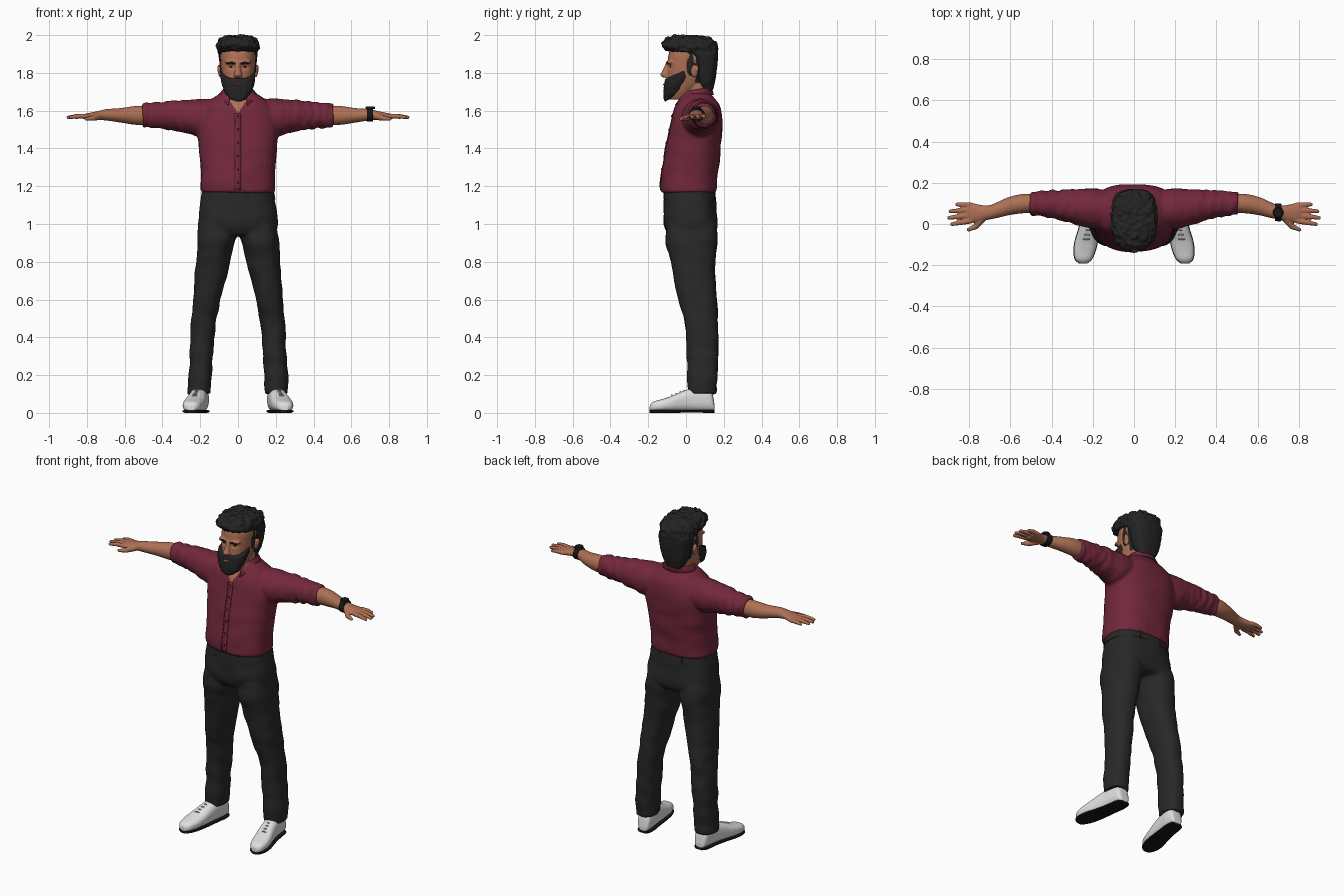
import bpy, bmesh, math
from mathutils import Vector, Matrix, noise

if "Cube" in bpy.data.objects:
    bpy.data.objects.remove(bpy.data.objects["Cube"])


def material(name, r, g, b):
    m = bpy.data.materials.new(name)
    m.use_nodes = True
    m.diffuse_color = (r, g, b, 1)
    bsdf = m.node_tree.nodes["Principled BSDF"]
    bsdf.inputs["Base Color"].default_value = (r, g, b, 1)
    bsdf.inputs["Roughness"].default_value = 0.8
    return m


SKIN = material("skin", 0.42, 0.16, 0.09)
LIP = material("lips", 0.28, 0.10, 0.07)
SHIRT = material("maroon_cloth", 0.17, 0.021, 0.044)
SEAM = material("dark_maroon", 0.07, 0.01, 0.02)
CLOTH = material("charcoal_cloth", 0.021, 0.021, 0.022)
HAIR = material("dark_hair", 0.017, 0.017, 0.018)
WHITE = material("white_leather", 0.74, 0.74, 0.74)
LACE = material("grey_lace", 0.5, 0.5, 0.5)
BLACK = material("black_rubber", 0.008, 0.008, 0.009)


def loft(bm, axis, rows, e=2.0, s=1, n=32, steps=5):
    """Closed skin through rings (t, c1, c2, r1, r2) set along an axis."""
    order = [(0, 1, 2), (1, 0, 2), (2, 0, 1)][axis]
    pts = [rows[0]] + list(rows) + [rows[-1]]
    fine = []
    for i in range(1, len(pts) - 2):
        for k in range(steps):
            t = k / steps
            fine.append([b + 0.5 * t * (c - a + t * (2 * a - 5 * b + 4 * c - d + t * (3 * (b - c) + d - a)))
                         for a, b, c, d in zip(*pts[i - 1:i + 3])])
    fine.append(rows[-1])
    rings = []
    for t, c1, c2, r1, r2 in fine:
        ring = []
        for j in range(n):
            a = math.tau * j / n
            ca, sa = math.cos(a), math.sin(a)
            p = Vector()
            p[order[0]] = t
            p[order[1]] = c1 + r1 * math.copysign(abs(ca) ** (2 / e), ca)
            p[order[2]] = c2 + r2 * math.copysign(abs(sa) ** (2 / e), sa)
            p.x *= s
            ring.append(bm.verts.new(p))
        rings.append(ring)
    for a, b in zip(rings, rings[1:]):
        for j in range(n):
            bm.faces.new((a[j - 1], a[j], b[j], b[j - 1]))
    bm.faces.new(rings[0])
    bm.faces.new(rings[-1])


def ball(bm, centre, radii):
    m = Matrix.Translation(centre) @ Matrix.Diagonal((*radii, 1))
    bmesh.ops.create_uvsphere(bm, u_segments=20, v_segments=12, radius=1, matrix=m)


def tube(bm, p, q, r1, r2):
    p, q = Vector(p), Vector(q)
    m = Matrix.Translation((p + q) / 2) @ (q - p).to_track_quat('Z', 'Y').to_matrix().to_4x4()
    bmesh.ops.create_cone(bm, cap_ends=True, segments=16, radius1=r1, radius2=r2, depth=(q - p).length, matrix=m)
    ball(bm, p, (r1,) * 3)
    ball(bm, q, (r2,) * 3)


def box(bm, centre, size):
    bmesh.ops.create_cube(bm, size=1, matrix=Matrix.Translation(centre) @ Matrix.Diagonal((*size, 1)))


def finish(name, bm, mats, voxel=0, relax=4, bump=None, rule=None):
    """Make an object; with a voxel size, fuse its overlapping pieces."""
    bmesh.ops.recalc_face_normals(bm, faces=bm.faces)
    me = bpy.data.meshes.new(name)
    bm.to_mesh(me)
    bm.free()
    ob = bpy.data.objects.new(name, me)
    bpy.context.collection.objects.link(ob)
    if voxel:
        mod = ob.modifiers.new("fuse", 'REMESH')
        mod.mode, mod.voxel_size = 'VOXEL', voxel
        mod = ob.modifiers.new("relax", 'SMOOTH')
        mod.iterations = relax
        deps = bpy.context.evaluated_depsgraph_get()
        ob.data = bpy.data.meshes.new_from_object(ob.evaluated_get(deps))
        ob.modifiers.clear()
    me = ob.data
    me.materials.clear()
    for m in mats:
        me.materials.append(m)
    if bump:
        moves = [v.normal * bump(v.co) for v in me.vertices]
        for v, d in zip(me.vertices, moves):
            v.co += d
    for f in me.polygons:
        f.material_index = rule(f.center) if rule else 0
    bpy.ops.object.select_all(action='DESELECT')
    ob.select_set(True)
    bpy.context.view_layer.objects.active = ob
    bpy.ops.object.shade_smooth_by_angle(angle=math.radians(50))
    return ob


def front(ob, x, z):
    bpy.context.view_layer.update()
    return ob.ray_cast(Vector((x, -1, z)), Vector((0, 1, 0)))[1]


def folds(amount, sx, sy, sz):
    return lambda p: amount * noise.noise(Vector((p.x * sx, p.y * sy, p.z * sz)))


# Shirt: torso and rolled sleeves fused, skin showing in the open neck
bm = bmesh.new()
loft(bm, 2, [(1.165, 0, .015, .186, .14), (1.18, 0, .014, .2, .15), (1.25, 0, .018, .196, .15),
             (1.4, 0, .038, .207, .146), (1.48, 0, .05, .217, .142), (1.55, 0, .057, .217, .135),
             (1.62, 0, .06, .185, .12), (1.665, 0, .058, .135, .095), (1.7, 0, .058, .08, .07)], e=2.4)
for s in (1, -1):
    loft(bm, 0, [(.08, .07, 1.575, .085, .085), (.2, .075, 1.563, .098, .1), (.26, .08, 1.567, .09, .09),
                 (.32, .088, 1.573, .08, .082), (.42, .098, 1.575, .064, .068), (.5, .1, 1.575, .055, .06)], s=s)
    loft(bm, 0, [(.44, .099, 1.575, .064, .069), (.505, .1, 1.575, .056, .062)], s=s)


def shirt_fold(p):
    arm = min(max((abs(p.x) - .2) * 6, 0), 1)
    return folds(.005, 7, 7, 14)(p) * (1 - arm) + folds(.009, 34, 12, 12)(p) * arm


shirt = finish("shirt", bm, [SHIRT, SKIN], .0075, 6, shirt_fold,
               lambda p: int(p.y < .04 and p.z > 1.585 and abs(p.x) < (p.z - 1.585) * .62))

# Collar: band around the neck, turned down into two points
bm = bmesh.new()
last = None
for i in range(-20, 21):
    f = abs(i) / 20 * .86
    a = i / 20 * .86 * math.pi
    x, y = math.sin(a), math.cos(a)
    row = [bm.verts.new((.07 * x, .06 + .066 * y, 1.69 - .05 * f * f)),
           bm.verts.new((.08 * x, .06 + .075 * y, 1.722 - .035 * f * f)),
           bm.verts.new(((.108 + .03 * f ** 6) * x, .056 - .05 * f ** 3 + .092 * y, 1.685 - .1 * f ** 4))]
    if last:
        for k in (0, 1):
            bm.faces.new((last[k], last[k + 1], row[k + 1], row[k]))
    last = row
collar = finish("collar", bm, [SHIRT])
collar.modifiers.new("thickness", 'SOLIDIFY').thickness = .007

# Button placket with a dark edge, and buttons
for name, x0, x1, lift, mat in (("placket", -.016, .016, .003, SHIRT), ("placket_seam", -.019, -.015, .0035, SEAM)):
    bm = bmesh.new()
    last = None
    for i in range(29):
        z = 1.18 + i * .0145
        row = [bm.verts.new(front(shirt, x, z) - Vector((0, lift, 0))) for x in (x0, x1)]
        if last:
            bm.faces.new((last[0], last[1], row[1], row[0]))
        last = row
    strip = finish(name, bm, [mat])
    strip.modifiers.new("thickness", 'SOLIDIFY').thickness = .003
bm = bmesh.new()
for i in range(6):
    ball(bm, front(shirt, 0, 1.22 + i * .07) - Vector((0, .003, 0)), (.006, .003, .006))
finish("buttons", bm, [SEAM])

# Trousers: hips and two legs fused
bm = bmesh.new()
loft(bm, 2, [(1.18, 0, .018, .182, .132), (1.12, 0, .02, .197, .136), (1.05, 0, .022, .21, .142),
             (.98, 0, .027, .212, .142), (.94, 0, .028, .195, .12)], e=2.5)
for s in (1, -1):
    loft(bm, 2, [(1.0, .11, .026, .095, .13), (.93, .114, .028, .102, .138), (.85, .126, .033, .093, .127),
                 (.75, .14, .042, .086, .112), (.6, .165, .06, .072, .102), (.5, .178, .078, .066, .09),
                 (.4, .188, .086, .064, .085), (.25, .198, .087, .062, .081), (.1, .205, .085, .061, .076)],
         e=2.3, s=s)
trousers = finish("trousers", bm, [CLOTH], .0085, 5, folds(.007, 9, 9, 13))

# Waistband and belt loops
bm = bmesh.new()
loft(bm, 2, [(1.13, 0, .019, .198, .139), (1.172, 0, .018, .191, .137)], e=2.5, n=48)
for i in range(8):
    a = math.tau * (i + .5) / 8
    box(bm, (.19 * math.cos(a), .019 + .138 * math.sin(a), 1.15), (.016, .016, .045))
finish("waistband", bm, [CLOTH])

# Shoes, soles and laces
SHOE = [(.152, .195, .03, .026), (.135, .197, .105, .04), (.09, .2, .13, .046), (.03, .209, .122, .047),
        (-.03, .22, .102, .051), (-.08, .231, .08, .055), (-.13, .24, .064, .053), (-.172, .246, .052, .04),
        (-.192, .247, .034, .018)]
for side, s in (("left", 1), ("right", -1)):
    bm = bmesh.new()
    loft(bm, 1, [(y, x, h / 2 + .008, w, h / 2) for y, x, h, w in SHOE], e=2.6, s=s)
    finish(side + "_shoe", bm, [WHITE], .005, 3)
    bm = bmesh.new()
    loft(bm, 1, [(y, x, .009, w + .002, .006) for y, x, h, w in SHOE], e=5, s=s)
    loft(bm, 1, [(y, x, .007, w, .007) for y, x, h, w in SHOE[:3]], e=5, s=s)
    loft(bm, 1, [(y, x, .006, w - .003, .006) for y, x, h, w in SHOE[4:]], e=5, s=s)
    finish(side + "_sole", bm, [BLACK])
    bm = bmesh.new()
    for i in range(4):
        y = -.005 - i * .022
        x, z = .217 - y * .2, .122 + y * .38
        tube(bm, (s * (x - .024), y, z - .012), (s * x, y - .004, z - .001), .004, .004)
        tube(bm, (s * x, y - .004, z - .001), (s * (x + .024), y, z - .012), .004, .004)
    finish(side + "_laces", bm, [LACE])

# Forearms and hands
for side, s in (("left", 1), ("right", -1)):
    bm = bmesh.new()
    loft(bm, 0, [(.44, .1, 1.575, .046, .052), (.54, .099, 1.575, .047, .05), (.61, .086, 1.575, .044, .04),
                 (.66, .069, 1.577, .039, .034), (.7, .057, 1.578, .035, .03), (.74, .053, 1.575, .039, .023),
                 (.785, .054, 1.57, .048, .019), (.815, .055, 1.568, .046, .014)], s=s)
    for y0, y1, tip in ((.015, -.001, .885), (.042, .03, .9), (.068, .062, .892), (.092, .095, .86)):
        mid = (.8 + tip) / 2
        tube(bm, (s * .795, y0, 1.57), (s * mid, (y0 + y1) / 2, 1.571), .0135, .0125)
        tube(bm, (s * mid, (y0 + y1) / 2, 1.571), (s * tip, y1, 1.565), .0125, .009)
    tube(bm, (s * .735, .03, 1.57), (s * .768, -.012, 1.56), .02, .014)
    tube(bm, (s * .768, -.012, 1.56), (s * .805, -.028, 1.556), .014, .009)
    finish(side + "_arm", bm, [SKIN], .0045, 3)

# Watch on the left wrist
bm = bmesh.new()
loft(bm, 0, [(.684, .058, 1.579, .041, .035), (.69, .057, 1.579, .043, .037), (.71, .056, 1.579, .043, .037),
             (.716, .056, 1.579, .041, .035)])
bmesh.ops.create_cone(bm, cap_ends=True, segments=24, radius1=.026, radius2=.023, depth=.014,
                      matrix=Matrix.Translation((.7, .056, 1.616)))
finish("watch", bm, [BLACK])

# Head and neck, scalp coloured as hair
bm = bmesh.new()
loft(bm, 2, [(1.66, 0, -.04, .045, .06), (1.7, 0, -.03, .065, .075), (1.75, 0, -.005, .078, .098),
             (1.8, 0, .012, .087, .11), (1.85, 0, .02, .091, .118), (1.9, 0, .025, .092, .117),
             (1.95, 0, .025, .08, .1)], e=2.3)
loft(bm, 2, [(1.6, 0, .055, .07, .075), (1.68, 0, .058, .065, .066), (1.8, 0, .065, .066, .068)])
loft(bm, 2, [(1.86, 0, -.09, .012, .014), (1.81, 0, -.106, .016, .02), (1.79, 0, -.112, .022, .025),
             (1.775, 0, -.104, .02, .018)])
for s in (1, -1):
    ball(bm, (s * .036, -.08, 1.856), (.035, .024, .012))


def sockets(p):
    d = ((abs(p.x) - .036) / .02) ** 2 + ((p.z - 1.832) / .013) ** 2
    return -.008 * math.exp(-d) if p.y < -.04 else 0


head = finish("head", bm, [SKIN, HAIR], .005, 3, sockets, lambda p: int(p.y > .05 and p.z > 1.745))

# Facial features
bm = bmesh.new()
for s in (1, -1):
    ball(bm, (s * .094, .045, 1.81), (.012, .02, .034))
    ball(bm, (s * .102, .052, 1.822), (.008, .016, .022))
finish("ears", bm, [SKIN], .004, 2)
bm = bmesh.new()
for s in (1, -1):
    for x, z in ((.022, 1.85), (.036, 1.855), (.05, 1.853)):
        ball(bm, front(head, s * x, z), (.012, .004, .005))
    ball(bm, front(head, s * .036, 1.832), (.012, .003, .004))
finish("brows_and_eyes", bm, [HAIR])
bm = bmesh.new()
ball(bm, (0, -.108, 1.738), (.025, .014, .007))
finish("lips", bm, [LIP])

# Beard: rises toward the ears and meets the sideburns
bm = bmesh.new()
loft(bm, 2, [(1.65, 0, -.078, .035, .034), (1.668, 0, -.062, .062, .056), (1.7, 0, -.05, .08, .069),
             (1.73, 0, -.044, .09, .073), (1.766, 0, -.038, .092, .073)], e=2.6)
for v in bm.verts:
    v.co.z += .45 * (v.co.y + .11)
for s in (1, -1):
    ball(bm, (s * .084, .025, 1.85), (.013, .022, .07))
finish("beard", bm, [HAIR], .005, 2, folds(.003, 60, 60, 60))

# Hair: swept top over the forehead, tapering to the nape
bm = bmesh.new()
loft(bm, 2, [(1.705, 0, .11, .052, .032), (1.76, 0, .105, .08, .05), (1.84, 0, .104, .096, .062),
             (1.895, 0, .093, .104, .076), (1.918, 0, .037, .107, .133), (1.948, 0, .018, .112, .147),
             (1.977, 0, .014, .098, .126), (1.996, 0, .012, .062, .08)], e=2.6)


def curls(p):
    top = min(max((p.z - 1.87) * 12, .15), 1)
    return top * (.012 * noise.noise(p * 38) + .005 * noise.noise(p * 80))


finish("hair", bm, [HAIR], .0055, 3, curls)
